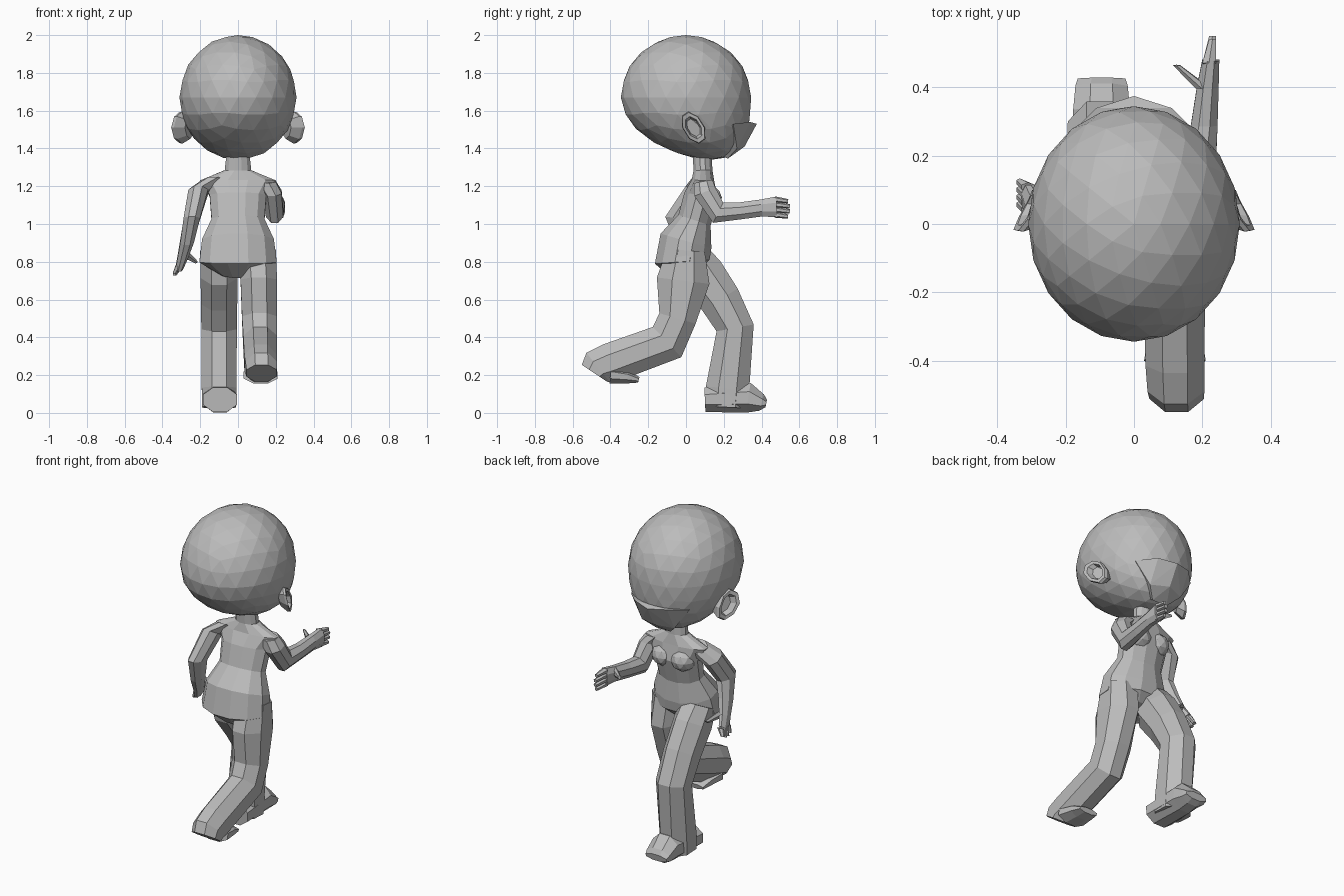
import bpy, bmesh
from math import sin, cos, pi, sqrt
from mathutils import Vector

default_cube = bpy.context.scene.objects.get("Cube")
if default_cube:
    bpy.data.objects.remove(default_cube, do_unlink=True)

grey_colour = (0.5, 0.5, 0.5, 1)
grey = bpy.data.materials.new("plain grey")
grey.use_nodes = True
grey.diffuse_color = grey_colour
grey.node_tree.nodes["Principled BSDF"].inputs["Base Color"].default_value = grey_colour


def finish(name, bm):
    """Turn a bmesh into a flat shaded grey object."""
    bmesh.ops.recalc_face_normals(bm, faces=bm.faces)
    mesh = bpy.data.meshes.new(name)
    bm.to_mesh(mesh)
    bm.free()
    mesh.materials.append(grey)
    bpy.context.collection.objects.link(bpy.data.objects.new(name, mesh))


def skin(name, rings):
    """Join rings of points with quads and cap both ends."""
    bm = bmesh.new()
    loops = [[bm.verts.new(point) for point in ring] for ring in rings]
    count = len(loops[0])
    for lower, upper in zip(loops, loops[1:]):
        for i in range(count):
            j = (i + 1) % count
            bm.faces.new((lower[i], lower[j], upper[j], upper[i]))
    bm.faces.new(loops[0])
    bm.faces.new(loops[-1])
    finish(name, bm)


def loft(name, sections, sides=8):
    """Each section is a centre, a width and a depth; rings turn with the path."""
    grow = 1 / cos(pi / sides)
    centres = [centre for centre, width, depth in sections]
    rings = []
    for i, (centre, width, depth) in enumerate(sections):
        # The tangent averages the segments before and after the joint
        first = max(i - 1, 0)
        tangent = Vector()
        for a, b in zip(centres[first:], centres[first + 1:i + 2]):
            tangent += Vector((0, b.y - a.y, b.z - a.z)).normalized()
        tangent.normalize()
        across = Vector((width * grow, 0, 0))
        along = Vector((0, -tangent.z, tangent.y)) * depth * grow
        angles = [2 * pi * (k + 0.5) / sides for k in range(sides)]
        rings.append([centre + across * cos(t) + along * sin(t) for t in angles])
    skin(name, rings)


def limb(name, x, width, joints, sides=8):
    """Joints are (y, z, depth); x and width run from a first to a last value."""
    sections = []
    for i, (y, z, depth) in enumerate(joints):
        t = i / (len(joints) - 1)
        side = x[0] + (x[1] - x[0]) * sqrt(t)
        half_width = width[0] + (width[1] - width[0]) * t
        sections.append((Vector((side, y, z)), half_width, depth))
    loft(name, sections, sides)


def ball(name, centre, size, detail, chin=0):
    """A scaled faceted sphere whose underside can be drawn forward into a chin."""
    bm = bmesh.new()
    bmesh.ops.create_icosphere(bm, subdivisions=detail, radius=1)
    for vert in bm.verts:
        drop = max(0, -vert.co.z)
        vert.co = [c + s * p for c, s, p in zip(centre, size, vert.co)]
        vert.co.y += chin * drop ** 2
    finish(name, bm)


# Head with a ledge at the front for the jaw
ball("head", (0, 0, 1.67), (0.31, 0.345, 0.33), 3, chin=0.13)
jaw = bmesh.new()
jaw_points = [(0, 0.375, 1.53), (0, 0.31, 1.41)]
for s in (-1, 1):
    jaw_points += [(s * 0.11, 0.34, 1.54), (s * 0.2, 0.25, 1.53), (s * 0.11, 0.27, 1.4),
                   (s * 0.05, 0.22, 1.345), (s * 0.05, 0.15, 1.4)]
for point in jaw_points:
    jaw.verts.new(point)
bmesh.ops.convex_hull(jaw, input=jaw.verts)
finish("jaw", jaw)

# Torso from hips to neck: width, y, z, depth
torso = [(0.1, 0, 0.74, 0.08), (0.205, -0.02, 0.8, 0.145), (0.19, 0, 0.91, 0.14),
         (0.14, 0.045, 1.02, 0.09), (0.15, 0.08, 1.15, 0.09), (0.2, 0.09, 1.23, 0.06),
         (0.07, 0.09, 1.285, 0.05), (0.06, 0.085, 1.38, 0.05)]
loft("torso", [(Vector((0, y, z)), width, depth) for width, y, z, depth in torso], sides=12)

# Paired chest forms and cupped ears that flare toward the rear
for side, s in (("left", 1), ("right", -1)):
    ball(side + "_chest", (s * 0.065, 0.11, 1.14), (0.075, 0.08, 0.07), 2)
    rings = []
    for x, scale in ((0.26, 0.7), (0.31, 1), (0.325, 0.95), (0.32, 0.7), (0.29, 0.55)):
        ring = []
        for i in range(8):
            angle = 2 * pi * i / 8
            dy, dz = 0.06 * scale * cos(angle), 0.085 * scale * sin(angle)
            flare = -dy / 2 - 2 * dz * dz
            ring.append((s * (x + flare), 0.04 + dy - dz / 3, 1.51 + dz))
        rings.append(ring)
    skin(side + "_ear", rings)

# Left leg trails with its heel raised and toes bent
limb("left_leg", (0.1, 0.125), (0.1, 0.08), [
    (0, 0.86, 0.1), (-0.015, 0.7, 0.14), (-0.045, 0.5, 0.1), (-0.1, 0.375, 0.11),
    (-0.4, 0.265, 0.105), (-0.465, 0.24, 0.1), (-0.485, 0.21, 0.08)])
limb("left_toes", (0.12, 0.12), (0.09, 0.06), [
    (-0.4, 0.2, 0.045), (-0.31, 0.19, 0.035), (-0.25, 0.175, 0.015)])

# Right leg strides forward onto a flat foot
limb("right_leg", (-0.1, -0.1), (0.1, 0.09), [
    (0.03, 0.84, 0.09), (0.08, 0.74, 0.12), (0.18, 0.6, 0.11),
    (0.26, 0.45, 0.1), (0.22, 0.13, 0.115), (0.215, 0.03, 0.11)])
limb("right_foot", (-0.095, -0.095), (0.09, 0.07), [
    (0.1, 0.07, 0.065), (0.33, 0.08, 0.08), (0.4, 0.055, 0.045), (0.425, 0.05, 0.02)])

# Left arm bends forward, right arm swings back and hangs
limb("left_arm", (0.14, 0.225), (0.06, 0.025), [
    (0.09, 1.225, 0.05), (0.1, 1.17, 0.06), (0.17, 1.06, 0.06),
    (0.29, 1.07, 0.045), (0.4, 1.085, 0.045), (0.48, 1.09, 0.055)])
limb("right_arm", (-0.13, -0.31), (0.06, 0.02), [
    (0.08, 1.225, 0.05), (0.05, 1.17, 0.06), (-0.04, 1.03, 0.07),
    (0, 0.91, 0.055), (0.04, 0.83, 0.045), (0.075, 0.77, 0.045)])

# Thumbs and fingers taper to blunt tips
thin = (0.02, 0.01)
limb("left_thumb", (0.2, 0.125), thin, [(0.4, 1.1, 0.025), (0.465, 1.11, 0.01)], sides=6)
limb("right_thumb", (-0.28, -0.225), thin, [(0.07, 0.84, 0.025), (0.12, 0.8, 0.01)], sides=6)
for i in range(4):
    spread = i - 1.5
    shorten = abs(spread) / 100
    limb("left_finger", (0.22, 0.23), thin, [
        (0.47, 1.09 + spread * 0.027, 0.014),
        (0.555 - shorten, 1.08 + spread * 0.027, 0.01)], sides=6)
    limb("right_finger", (-0.31, -0.335), thin, [
        (0.075 + spread * 0.022, 0.78, 0.012),
        (0.09 + spread * 0.022, 0.725 + shorten, 0.01)], sides=6)
